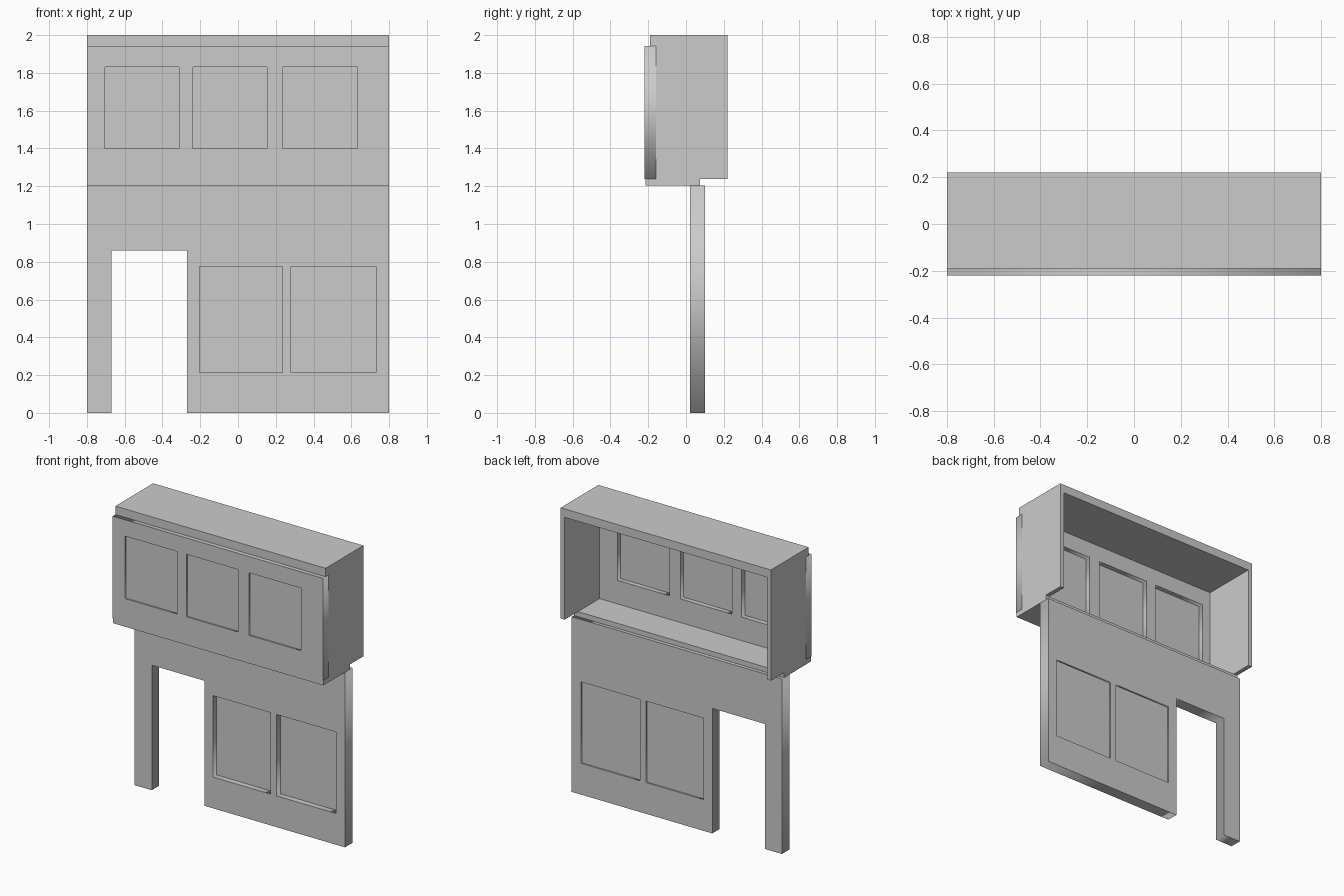
import bpy
from math import pi

if "Cube" in bpy.data.objects:
    bpy.data.objects.remove(bpy.data.objects["Cube"])


def box(name, x, y, z):
    """Box given by its min/max range on each axis."""
    v = [(a, b, c) for a in x for b in y for c in z]
    f = [(0, 1, 3, 2), (4, 6, 7, 5), (0, 4, 5, 1),
         (2, 3, 7, 6), (0, 2, 6, 4), (1, 5, 7, 3)]
    mesh = bpy.data.meshes.new(name)
    mesh.from_pydata(v, [], f)
    obj = bpy.data.objects.new(name, mesh)
    bpy.context.collection.objects.link(obj)
    return obj


def rect(x0, x1, z0, z1):
    return [(x0, z0), (x1, z0), (x1, z1), (x0, z1)]


def wall(name, outline, holes, y):
    """Front-facing wall: outline with cut openings, extruded across y."""
    curve = bpy.data.curves.new(name, 'CURVE')
    curve.dimensions = '2D'
    curve.fill_mode = 'BOTH'
    curve.extrude = (y[1] - y[0]) / 2
    for pts in [outline] + [rect(*h) for h in holes]:
        s = curve.splines.new('POLY')
        s.points.add(len(pts) - 1)
        for p, (px, pz) in zip(s.points, pts):
            p.co = (px, pz, 0, 1)
        s.use_cyclic_u = True
    obj = bpy.data.objects.new(name, curve)
    bpy.context.collection.objects.link(obj)
    obj.rotation_euler.x = pi / 2
    obj.location.y = sum(y) / 2
    bpy.ops.object.select_all(action='DESELECT')
    obj.select_set(True)
    bpy.context.view_layer.objects.active = obj
    bpy.ops.object.convert(target='MESH')
    bpy.ops.object.transform_apply(location=True, rotation=True, scale=True)


W = 0.8

# Lower wall with doorway and two recessed panels
lower = [(-0.205, 0.235, 0.215, 0.775), (0.28, 0.73, 0.215, 0.775)]
wall("lower_wall",
     [(-W, 0), (-0.67, 0), (-0.67, 0.86), (-0.27, 0.86), (-0.27, 0),
      (W, 0), (W, 1.204), (-W, 1.204)], lower, (0.02, 0.10))
for i, (x0, x1, z0, z1) in enumerate(lower):
    box(f"lower_panel_{i + 1}", (x0, x1), (0.06, 0.09), (z0, z1))

# Overhanging upper front wall with three windows
upper = [(x, x + 0.393, 1.40, 1.83) for x in (-0.705, -0.239, 0.239)]
wall("upper_wall", rect(-W, W, 1.238, 1.942), upper, (-0.22, -0.16))
for i, (x0, x1, z0, z1) in enumerate(upper):
    box(f"upper_pane_{i + 1}", (x0, x1), (-0.21, -0.193), (z0, z1))

# Floor, roof and side walls of the upper storey (open at the back)
box("upper_floor", (-W, W), (-0.215, 0.075), (1.204, 1.238))
box("roof_slab", (-W, W), (-0.19, 0.22), (1.942, 2.0))
for name, s in (("left_side", -1), ("right_side", 1)):
    box(name, sorted((s * 0.77, s * W)), (-0.16, 0.22), (1.238, 1.942))
